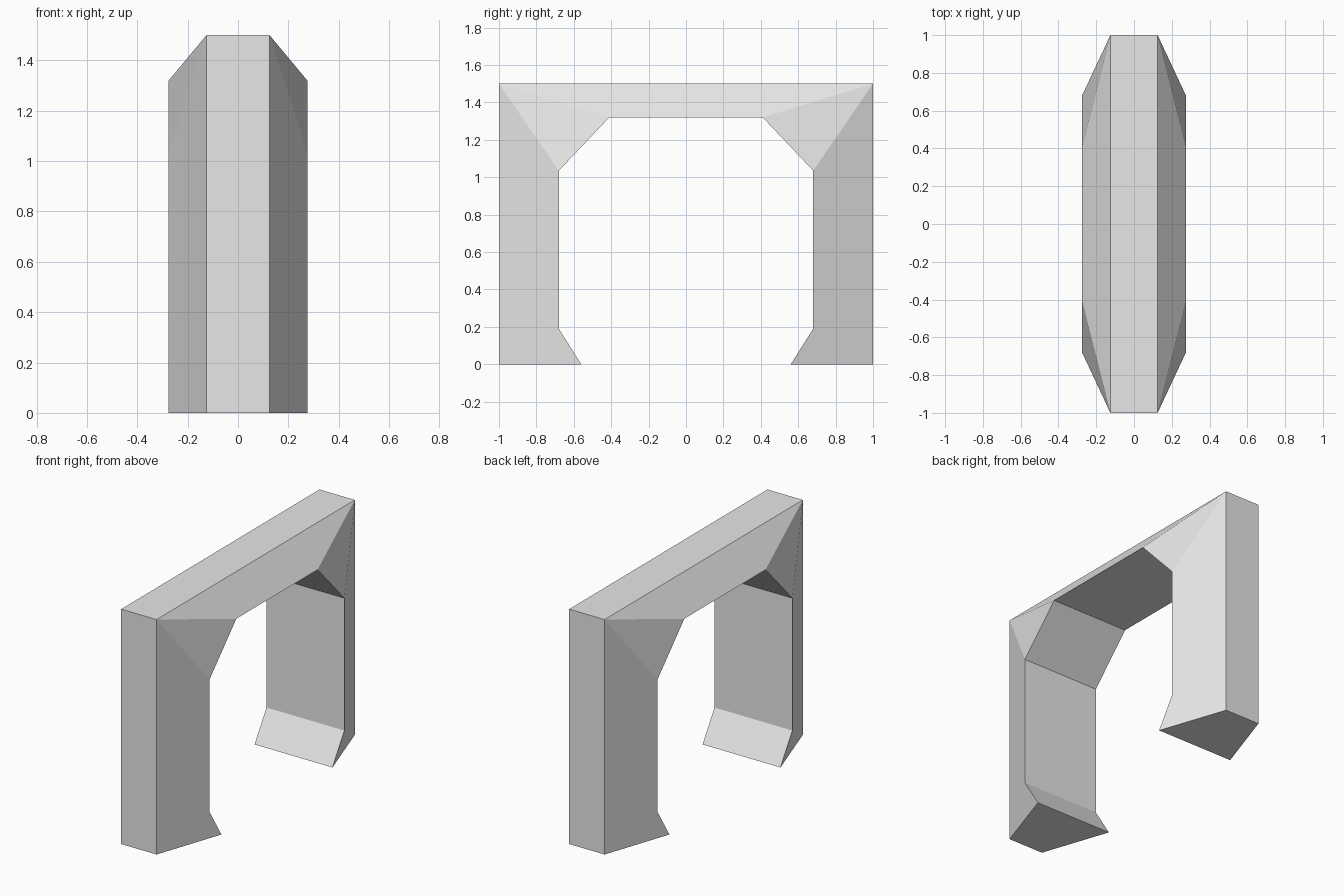
import bpy

# Remove the default object
cube = bpy.data.objects.get("Cube")
if cube:
    bpy.data.objects.remove(cube, do_unlink=True)

OUTER, INNER = 0.125, 0.275   # half widths outside and inside the arch

# Half of the arch section as (y, z): outer line, then inner line from foot to beam
outer_half = [(-1, 0), (-1, 1.5)]
inner_half = [(-0.56, 0), (-0.68, 0.19), (-0.68, 1.035), (-0.41, 1.32)]


def mirrored(points):
    return points + [(-y, z) for y, z in reversed(points)]


grey = bpy.data.materials.new("plain grey")
grey.use_nodes = True
colour = (0.8, 0.8, 0.8, 1)
grey.diffuse_color = colour
grey.node_tree.nodes["Principled BSDF"].inputs["Base Color"].default_value = colour

outer, inner = mirrored(outer_half), mirrored(inner_half)
verts, index = [], {}
for name, points, half in (("o", outer, OUTER), ("i", inner, INNER)):
    for k, (y, z) in enumerate(points):
        for side in (-1, 1):
            index[name, k, side] = len(verts)
            verts.append((side * half, y, z))

faces = []


# Bands across the width: outer walls and roof, inner walls, foot bottoms
def band(a, b):
    faces.append([index[a + (-1,)], index[b + (-1,)], index[b + (1,)], index[a + (1,)]])


for k in range(len(outer) - 1):
    band(("o", k), ("o", k + 1))
for k in range(len(inner) - 1):
    band(("i", k + 1), ("i", k))
band(("i", 0), ("o", 0))
band(("o", 3), ("i", 7))

# Sloping sides: two legs, two corner braces and the beam
sides = ["o0 o1 i2 i1 i0", "o1 i3 i2", "o1 o2 i4 i3", "o2 i5 i4", "o2 o3 i7 i6 i5"]
for side in (-1, 1):
    for text in sides:
        loop = [index[p[0], int(p[1]), side] for p in text.split()]
        faces.append(loop[::-side])

mesh = bpy.data.meshes.new("arch_frame")
mesh.from_pydata(verts, [], faces)
mesh.materials.append(grey)
mesh.update()

# Make all normals point outward
import bmesh
bm = bmesh.new()
bm.from_mesh(mesh)
bmesh.ops.recalc_face_normals(bm, faces=bm.faces)
bm.to_mesh(mesh)
bm.free()

arch = bpy.data.objects.new("arch_frame", mesh)
bpy.context.collection.objects.link(arch)
